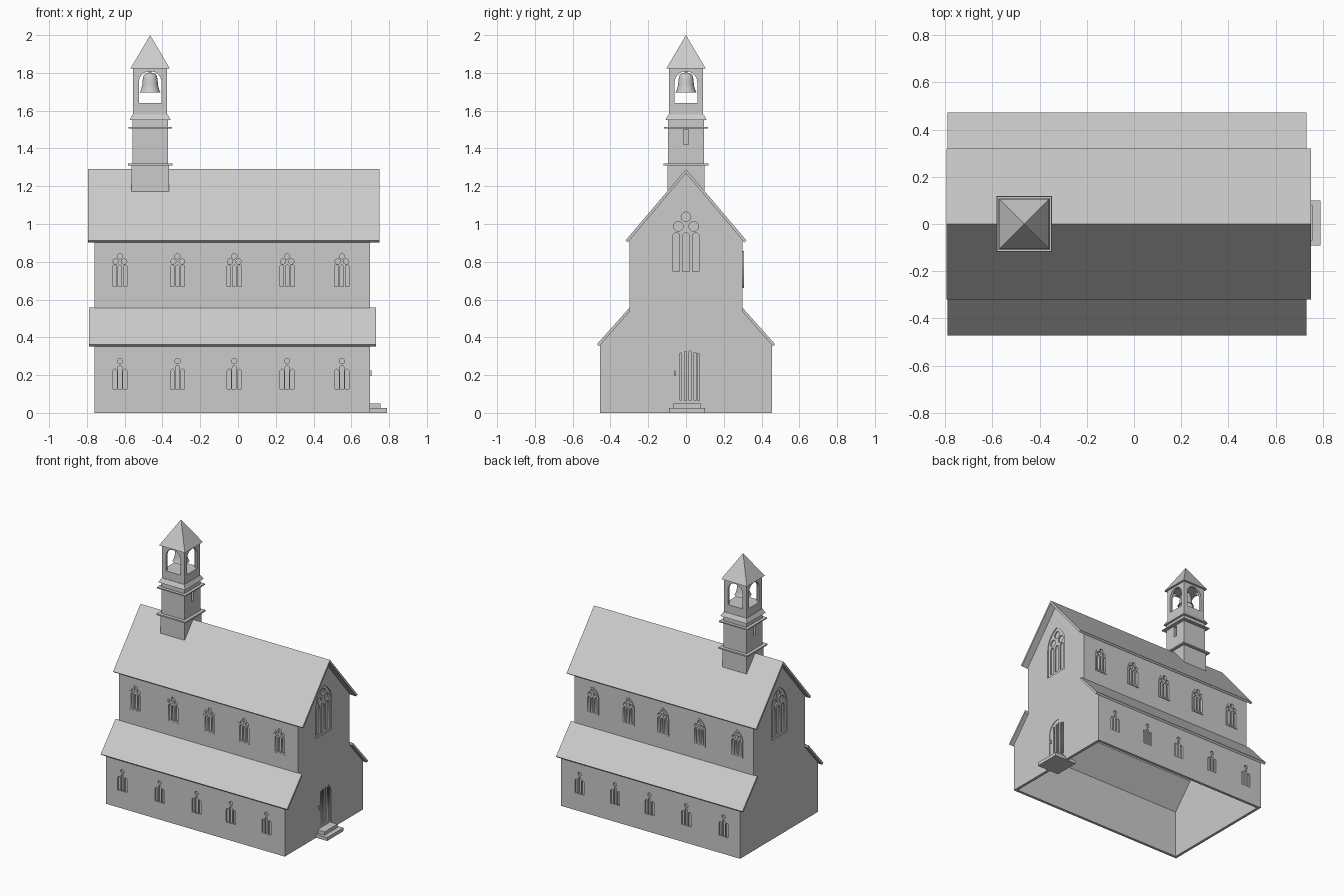
import bpy, bmesh
from math import pi, sin, cos, atan2, sqrt, hypot
from mathutils import Matrix

if "Cube" in bpy.data.objects:
    bpy.data.objects.remove(bpy.data.objects["Cube"])


def add(name, mesh):
    ob = bpy.data.objects.new(name, mesh)
    bpy.context.collection.objects.link(ob)
    return ob


def from_bm(name, bm):
    bmesh.ops.recalc_face_normals(bm, faces=bm.faces[:])
    me = bpy.data.meshes.new(name)
    bm.to_mesh(me)
    bm.free()
    return add(name, me)


def evaluated(ob):
    dg = bpy.context.evaluated_depsgraph_get()
    return bpy.data.meshes.new_from_object(ob.evaluated_get(dg))


# Frame with u sideways, v up, w outward; angle 0 faces -y, pi/2 faces +x
def facing(angle, x=0, y=0):
    return Matrix.Translation((x, y, 0)) @ Matrix.Rotation(angle, 4, 'Z') @ Matrix.Rotation(pi / 2, 4, 'X')


def prism(name, outlines, w0, w1, frame, bm=None):
    own = bm is None
    bm = bm or bmesh.new()
    for pts in outlines:
        lo = [bm.verts.new(frame @ Matrix.Translation((u, v, w0)).translation) for u, v in pts]
        hi = [bm.verts.new(frame @ Matrix.Translation((u, v, w1)).translation) for u, v in pts]
        bm.faces.new(lo[::-1])
        bm.faces.new(hi)
        n = len(pts)
        for i in range(n):
            j = (i + 1) % n
            bm.faces.new((lo[i], lo[j], hi[j], hi[i]))
    if own:
        return from_bm(name, bm)


# Flat plate whose inner outlines become holes
def plate(name, outlines, w0, w1, frame):
    cu = bpy.data.curves.new(name, 'CURVE')
    cu.dimensions, cu.fill_mode, cu.extrude = '2D', 'BOTH', (w1 - w0) / 2
    for pts in outlines:
        sp = cu.splines.new('POLY')
        sp.points.add(len(pts) - 1)
        for p, (u, v) in zip(sp.points, pts):
            p.co = (u, v, 0, 1)
        sp.use_cyclic_u = True
    tmp = add(name + "_outline", cu)
    me = evaluated(tmp)
    bpy.data.objects.remove(tmp)
    bm = bmesh.new()
    bm.from_mesh(me)
    bmesh.ops.remove_doubles(bm, verts=bm.verts[:], dist=1e-5)
    bm.transform(frame @ Matrix.Translation((0, 0, (w0 + w1) / 2)))
    return from_bm(name, bm)


def arch(cx, hw, base, spring, top, n=8):
    h = top - spring
    c = (h * h - hw * hw) / (2 * hw)
    r, end = hw + c, atan2(h, c)
    arc = [(r * cos(end * i / n) - c, spring + r * sin(end * i / n)) for i in range(n)] + [(0, top)]
    right = [(hw, base)] + arc
    return [(cx + u, v) for u, v in right] + [(cx - u, v) for u, v in right[-2::-1]]


def circle(cx, cz, r, n=16):
    return [(cx + r * cos(2 * pi * i / n), cz + r * sin(2 * pi * i / n)) for i in range(n)]


def rect(u0, u1, v0, v1):
    return [(u0, v0), (u1, v0), (u1, v1), (u0, v1)]


def box(name, x0, x1, y0, y1, z0, z1):
    return prism(name, [rect(x0, x1, z0, z1)], -y1, -y0, facing(0))


def frustum(name, half0, half1, z0, z1):
    bm = bmesh.new()
    bmesh.ops.create_cone(bm, cap_ends=True, segments=4, radius1=half0 * sqrt(2), radius2=half1 * sqrt(2),
                          depth=z1 - z0, matrix=Matrix.Translation((TX, 0, (z0 + z1) / 2)) @ Matrix.Rotation(pi / 4, 4, 'Z'))
    return from_bm(name, bm)


def cut(ob, *cutters):
    for c in cutters:
        c.hide_render = True
        m = ob.modifiers.new("cut", 'BOOLEAN')
        m.operation, m.solver, m.object = 'DIFFERENCE', 'EXACT', c
    me = evaluated(ob)
    ob.modifiers.clear()
    ob.data = me
    for c in cutters:
        bpy.data.objects.remove(c)


def mirrored(half):
    return half + [(-u, v) for u, v in half[::-1] if u > 0]


TX = -0.465                      # tower centre
WEST, EAST = -0.76, 0.70         # end walls
BAYS = [-0.625, -0.32, -0.02, 0.26, 0.55]
ALONG = facing(pi / 2)           # u = y, v = z, w = x

# Hollow body with nave and two aisles
body = prism("church_walls", [mirrored([(.455, 0), (.455, .362), (.30, .54), (.30, .918), (0, 1.274)])], WEST, EAST, ALONG)
hollow = prism("hollow", [mirrored([(.435, -.1), (.435, .352), (.28, .53), (.28, .91), (0, 1.243)])], WEST + .02, EAST - .02, ALONG)


def window_outline(cx, z, s):
    return arch(cx, s, z, z + 2.4 * s, z + 3.95 * s, 10)


def tracery(name, cx, z, s, w0, w1, frame):
    holes = [arch(cx + k * .57 * s, .19 * s, z + .2 * s, z + 2.25 * s, z + 2.46 * s, 5) for k in (-1, 0, 1)]
    holes += [circle(cx + k * .45 * s, z + (3.38 if k == 0 else 2.83) * s, .28 * s) for k in (-1, 0, 1)]
    plate(name, [window_outline(cx, z, s)] + holes, w0, w1, frame)


# Recesses for every window and the door
rec = bmesh.new()
DOOR = arch(.0075, .0775, .05, .27, .355)
for side, ang in ((1, 0), (-1, pi)):
    aisle, nave = facing(ang, 0, -side * .455), facing(ang, 0, -side * .30)
    for x in BAYS:
        u = x * side
        lancets = [arch(u + k * .027, .0105, .127, .218 + .02 * (k == 0), .232 + .02 * (k == 0), 5) for k in (-1, 0, 1)]
        prism("", lancets + [circle(u, .274, .014)], -.012, .02, aisle, rec)
        prism("", [window_outline(u, .66, .05)], -.012, .02, nave, rec)
for ang, x in ((pi / 2, EAST), (-pi / 2, WEST)):
    prism("", [window_outline(0, .73, .091)], -.015, .03, facing(ang, x), rec)
east = facing(pi / 2, EAST)
prism("", [DOOR], -.014, .03, east, rec)
cut(body, hollow, from_bm("recesses", rec))

# Tracery in the nave and gable windows
for side, ang, out in ((1, 0, -.001), (-1, pi, .006)):
    for x in BAYS:
        tracery("nave_window", x * side, .66, .05, -.0125, out, facing(ang, 0, -side * .30))
for ang, x in ((pi / 2, EAST), (-pi / 2, WEST)):
    tracery("gable_window", 0, .73, .091, -.0155, -.006, facing(ang, x))

# Roofs
prism("main_roof", [[(0, 1.29), (.32, .913), (.308, .903), (0, 1.268), (-.308, .903), (-.32, .913)]], -.795, .75, ALONG)
for s in (1, -1):
    prism("aisle_roof", [[(s * .298, .558), (s * .472, .363), (s * .460, .352), (s * .298, .537)]], -.79, .73, ALONG)

# Slatted door, handle and steps
plate("door", [DOOR] + [rect(u - .005, u + .005, .065, .33 - abs(u - .017) * .3) for u in (-.028, -.003, .022, .047, .066)],
      -.0145, -.004, east)
box("door_handle", .69, .708, -.062, -.056, .195, .225)
box("upper_step", .68, .755, -.07, .08, .02, .05)
box("lower_step", .61, .79, -.09, .10, 0, .025)

# Tower shaft with slits, ledges and cornice
frustum("tower_base", .099, .099, 1.15, 1.315)
shaft = frustum("tower_shaft", .094, .094, 1.31, 1.55)
slits = bmesh.new()
for ang, s in ((pi / 2, 1), (-pi / 2, -1)):
    prism("", [rect(-.013, .013, 1.42, 1.50)], -.02, .02, facing(ang, TX + s * .094), slits)
cut(shaft, from_bm("slits", slits))
frustum("lower_ledge", .118, .118, 1.31, 1.32)
frustum("upper_ledge", .116, .116, 1.506, 1.514)
frustum("cornice", .109, .093, 1.55, 1.58)

# Open belfry with an arch on each side
belfry = frustum("belfry", .09, .09, 1.575, 1.825)
opening = [arch(0, .06, 1.64, 1.75, 1.808)]
cut(belfry, frustum("belfry_room", .072, .072, 1.64, 1.815),
    prism("arch_a", opening, -.2, .2, facing(0, TX)), prism("arch_b", opening, -.2, .2, facing(pi / 2, TX)))
frustum("spire", .105, 0, 1.822, 2.0)

# Bell turned from a profile
prof = [(0, 1.80), (.022, 1.798), (.034, 1.787), (.039, 1.768), (.042, 1.735), (.048, 1.71), (.056, 1.695), (.05, 1.695), (.036, 1.735), (.030, 1.775), (0, 1.788)]
bm = bmesh.new()
vs = [bm.verts.new((TX + r, 0, z)) for r, z in prof]
es = [bm.edges.new(p) for p in zip(vs, vs[1:])]
bmesh.ops.spin(bm, geom=vs + es, cent=(TX, 0, 0), axis=(0, 0, 1), angle=2 * pi, steps=24)
bmesh.ops.remove_doubles(bm, verts=bm.verts[:], dist=1e-5)
bell = from_bm("bell", bm)
bpy.context.view_layer.objects.active = bell
bell.select_set(True)
bpy.ops.object.shade_smooth_by_angle(angle=0.7)
frustum("bell_hanger", .008, .008, 1.79, 1.825)
